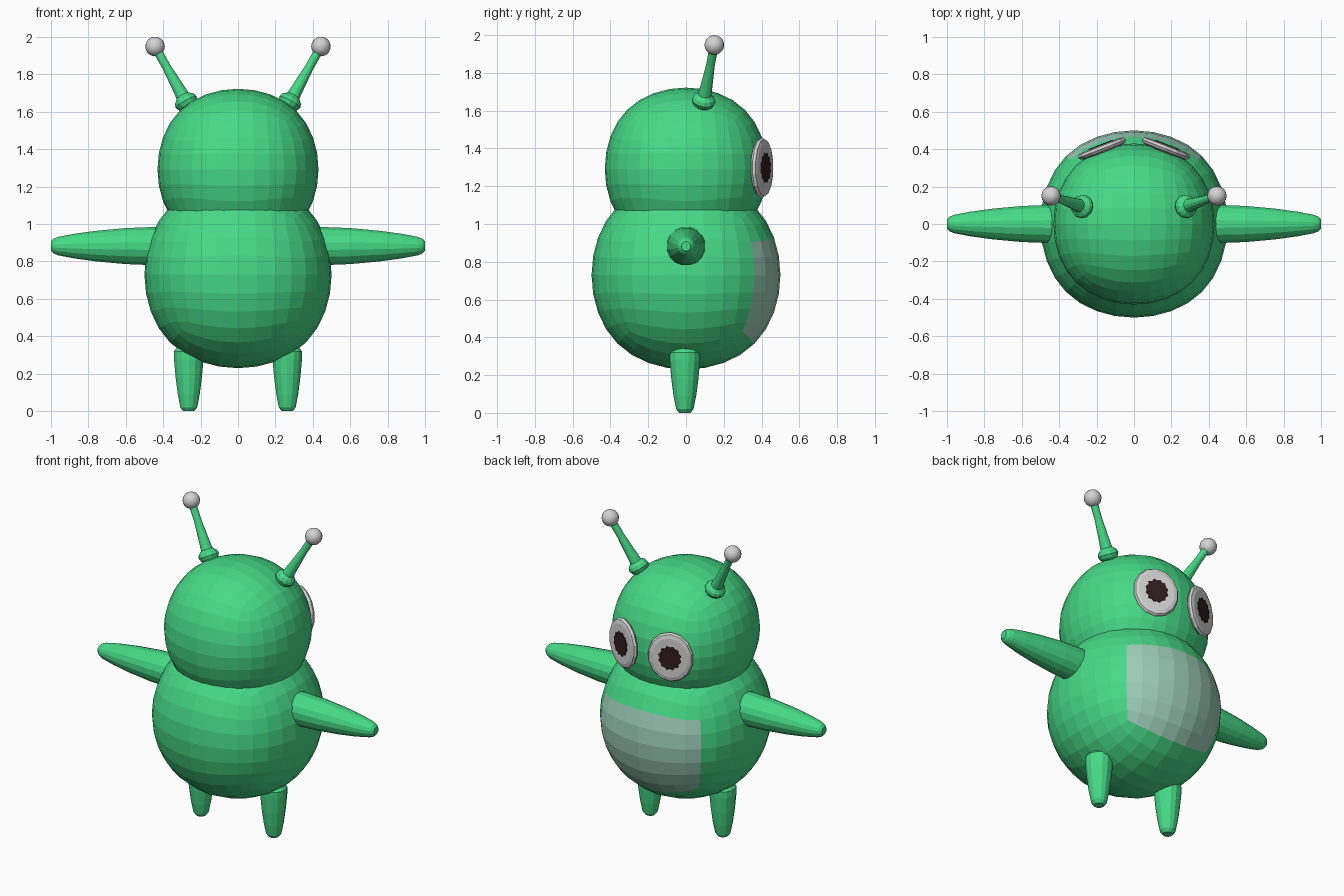
import bpy, bmesh, math
from mathutils import Vector, Matrix

if "Cube" in bpy.data.objects:
    bpy.data.objects.remove(bpy.data.objects["Cube"])


def material(name, color):
    m = bpy.data.materials.new(name)
    m.diffuse_color = (*color, 1.0)
    m.use_nodes = True
    m.node_tree.nodes["Principled BSDF"].inputs["Base Color"].default_value = m.diffuse_color
    return m


GREEN = material("green skin", (0.062, 0.70, 0.24))
PALE = material("pale belly", (0.34, 0.62, 0.49))
WHITE = material("off white", (0.66, 0.65, 0.65))
DARK = material("dark pupil", (0.03, 0.012, 0.013))


def add(name, bm, mats, smooth=False):
    mesh = bpy.data.meshes.new(name)
    bmesh.ops.recalc_face_normals(bm, faces=bm.faces)
    for f in bm.faces:
        f.smooth = smooth
    bm.to_mesh(mesh)
    bm.free()
    for m in mats:
        mesh.materials.append(m)
    ob = bpy.data.objects.new(name, mesh)
    bpy.context.collection.objects.link(ob)
    return ob


def rounded_cube(name, radius, center, mats):
    """Cube rounded by three subdivision levels, baked to plain faces."""
    bm = bmesh.new()
    bmesh.ops.create_cube(bm, size=2 * radius / 0.8395)
    ob = add(name, bm, mats)
    mod = ob.modifiers.new("round", 'SUBSURF')
    mod.levels = mod.render_levels = 3
    graph = bpy.context.evaluated_depsgraph_get()
    baked = bpy.data.meshes.new_from_object(ob.evaluated_get(graph))
    ob.modifiers.clear()
    ob.data = baked
    ob.location = center
    return ob


def lathe(name, profile, origin, axis, sides, mat, scale=(1, 1), smooth=False):
    """Spin (radius, distance) pairs around an axis and cap both ends."""
    axis = Vector(axis).normalized()
    up = Vector((0, 0, 1)) if abs(axis.z) < 0.95 else Vector((0, 1, 0))
    u = up.cross(axis).normalized()
    v = axis.cross(u)
    bm = bmesh.new()
    rings = []
    for r, d in profile:
        ring = []
        for i in range(sides):
            a = 2 * math.pi * (i + 0.5) / sides
            p = (Vector(origin) + axis * d + u * (r * scale[0] * math.cos(a))
                 + v * (r * scale[1] * math.sin(a)))
            ring.append(bm.verts.new(p))
        rings.append(ring)
    for a, b in zip(rings, rings[1:]):
        for i in range(sides):
            j = (i + 1) % sides
            bm.faces.new((a[i], a[j], b[j], b[i]))
    bm.faces.new(rings[0])
    bm.faces.new(rings[-1])
    return add(name, bm, [mat], smooth)


# Body with a pale belly patch on the +y side, and head
body = rounded_cube("body", 0.5, (0, 0, 0.73), [GREEN, PALE])
for poly in body.data.polygons:
    c = poly.center
    if c.y > abs(c.x) and -c.y < c.z < 0.5 * c.y:
        poly.material_index = 1
rounded_cube("head", 0.43, (0, 0, 1.292), [GREEN])

ARM = [(0.09, 0.36), (0.104, 0.45), (0.098, 0.60), (0.083, 0.76),
       (0.066, 0.88), (0.05, 0.96), (0.04, 0.985), (0.025, 1.0)]
LEG = [(0.03, 0.0), (0.046, 0.02), (0.060, 0.09), (0.072, 0.18),
       (0.081, 0.28), (0.081, 0.32), (0.065, 0.34)]
ANTENNA = [(0.03, -0.01), (0.055, 0.01), (0.064, 0.03), (0.058, 0.05),
           (0.036, 0.07), (0.032, 0.12), (0.023, 0.25), (0.024, 0.37)]
EYE = [(0.115, -0.022), (0.15, -0.014), (0.161, 0.0), (0.152, 0.014),
       (0.128, 0.02)]

for side, label in ((-1, "left"), (1, "right")):
    # Limbs
    lathe(label + "_arm", ARM, (0, 0, 0.882), (side, 0, 0), 16, GREEN)
    lathe(label + "_leg", LEG, (side * 0.263, -0.006, 0), (0, 0, 1), 14, GREEN)

    # Antenna with a ball tip
    base = Vector((side * 0.262, 0.088, 1.625))
    tip = Vector((side * 0.443, 0.15, 1.948))
    lathe(label + "_antenna", ANTENNA, base, tip - base, 12, GREEN)
    bm = bmesh.new()
    bmesh.ops.create_uvsphere(bm, u_segments=16, v_segments=10, radius=0.052,
                              matrix=Matrix.Translation(tip))
    add(label + "_antenna_tip", bm, [WHITE], True)

    # Eye disc and thin jagged pupil plate
    normal = Vector((side * 0.36, 0.93, 0)).normalized()
    center = Vector((side * 0.17, 0.402, 1.298))
    lathe(label + "_eye", EYE, center, normal, 14, WHITE, (0.87, 1))
    bm = bmesh.new()
    u = Vector((0, 0, 1)).cross(normal)
    front = center + normal * 0.0245
    outline = []
    for i in range(24):
        a = 2 * math.pi * i / 24
        r = 0.08 if i % 2 else 0.069
        outline.append(bm.verts.new(
            front + u * (0.9 * r * math.cos(a)) + Vector((0, 0, r * math.sin(a)))))
    face = bm.faces.new(outline)
    new = bmesh.ops.extrude_face_region(bm, geom=[face])["geom"]
    bmesh.ops.translate(bm, vec=normal * -0.006,
                        verts=[g for g in new if isinstance(g, bmesh.types.BMVert)])
    add(label + "_pupil", bm, [DARK])
